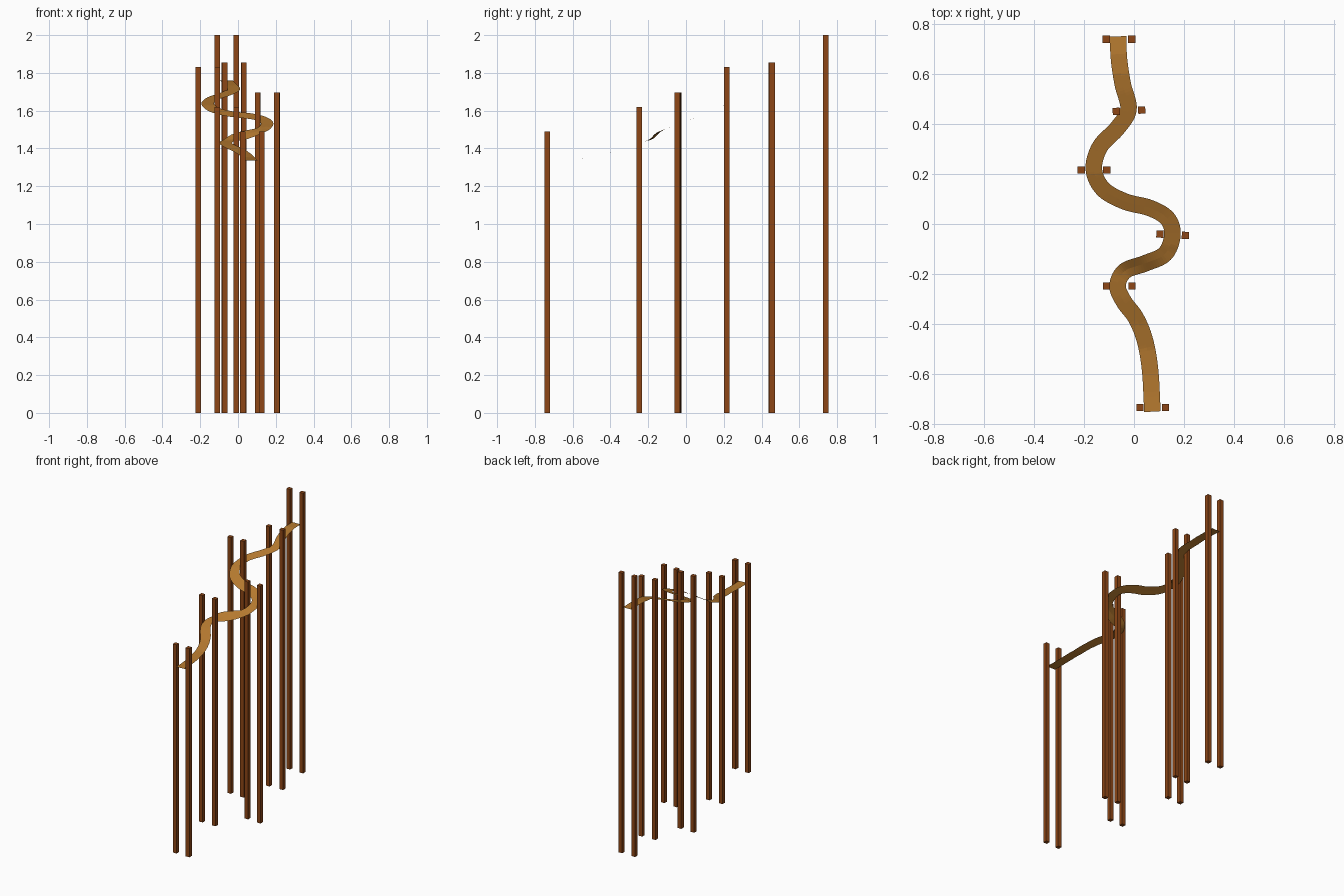
import bpy, bmesh, math
from mathutils import Vector

if "Cube" in bpy.data.objects:
    bpy.data.objects.remove(bpy.data.objects["Cube"])


def material(name, color):
    m = bpy.data.materials.new(name)
    m.diffuse_color = (*color, 1)
    m.use_nodes = True
    m.node_tree.nodes["Principled BSDF"].inputs["Base Color"].default_value = m.diffuse_color
    return m


post_mat = material("post_wood", (0.27, 0.062, 0.008))
deck_mat = material("deck_wood", (0.48, 0.2, 0.03))


def make_object(name, bm, mat):
    mesh = bpy.data.meshes.new(name)
    bm.to_mesh(mesh)
    bm.free()
    mesh.materials.append(mat)
    ob = bpy.data.objects.new(name, mesh)
    bpy.context.collection.objects.link(ob)
    return ob


# Pairs of square posts: centre x, centre y, height, heading in degrees
PAIRS = [
    (-0.060, 0.740, 2.00, 0),
    (-0.020, 0.454, 1.855, 3),
    (-0.160, 0.216, 1.83, 0),
    (0.155, -0.043, 1.695, -3),
    (-0.059, -0.248, 1.62, 0),
    (0.075, -0.735, 1.49, 0),
]
HALF_GAP, POST = 0.051, 0.029

for i, (x, y, h, deg) in enumerate(PAIRS, 1):
    a = math.radians(deg)
    for side, s in (("left", -1), ("right", 1)):
        bm = bmesh.new()
        bmesh.ops.create_cube(bm, size=1)
        bmesh.ops.scale(bm, vec=(POST, POST, h), verts=bm.verts)
        ob = make_object(f"{side}_post_{i}", bm, post_mat)
        ob.location = (x + s * HALF_GAP * math.cos(a), y + s * HALF_GAP * math.sin(a), h / 2)
        ob.rotation_euler.z = a

# Winding walkway: plan centre line and height profile along y
PATH = [(-0.064, 0.752), (-0.060, 0.66), (-0.045, 0.56), (-0.022, 0.46),
        (-0.066, 0.385), (-0.136, 0.31), (-0.161, 0.22), (-0.124, 0.14),
        (-0.036, 0.09), (0.064, 0.064), (0.134, 0.022), (0.154, -0.044),
        (0.124, -0.12), (0.044, -0.158), (-0.036, -0.188), (-0.066, -0.248),
        (-0.040, -0.312), (0.006, -0.374), (0.042, -0.46), (0.064, -0.58),
        (0.074, -0.752)]
PROFILE = [(-0.76, 1.336), (-0.68, 1.337), (-0.6, 1.342), (-0.5, 1.354),
           (-0.4, 1.38), (-0.3, 1.415), (-0.21, 1.44), (-0.19, 1.45),
           (-0.165, 1.468), (-0.13, 1.492), (-0.09, 1.512), (-0.04, 1.53),
           (0.04, 1.56), (0.1, 1.587), (0.2, 1.629), (0.3, 1.66),
           (0.45, 1.71), (0.53, 1.735), (0.6, 1.752), (0.68, 1.76), (0.76, 1.758)]


def height(x, y):
    for (y0, z0), (y1, z1) in zip(PROFILE, PROFILE[1:]):
        if y <= y1:
            break
    z = z0 + (z1 - z0) * (y - y0) / (y1 - y0)
    # the sharp bend drops a little across its span
    return z + 0.1 * (x - 0.04) * math.exp(-((y + 0.165) / 0.03) ** 2)


def smooth_path(points, steps):
    p = [Vector(q) for q in points]
    p = [2 * p[0] - p[1]] + p + [2 * p[-1] - p[-2]]
    out = []
    for a, b, c, d in zip(p, p[1:], p[2:], p[3:]):
        for k in range(steps):
            t = k / steps
            out.append(0.5 * (2 * b + (c - a) * t + (2 * a - 5 * b + 4 * c - d) * t * t
                              + (3 * b - a - 3 * c + d) * t ** 3))
    return out + [p[-2]]


line = smooth_path(PATH, 9)
bm = bmesh.new()
prev = None
for i, c in enumerate(line):
    t = (line[min(i + 1, len(line) - 1)] - line[max(i - 1, 0)]).normalized()
    n = Vector((-t.y, t.x)) * 0.033
    row = []
    for s in (-1, 0, 1):
        q = c + n * s
        row.append(bm.verts.new((q.x, q.y, height(q.x, q.y))))
    if prev:
        for k in range(2):
            bm.faces.new((prev[k], row[k], row[k + 1], prev[k + 1]))
    prev = row
bm.normal_update()
make_object("winding_walkway", bm, deck_mat)
